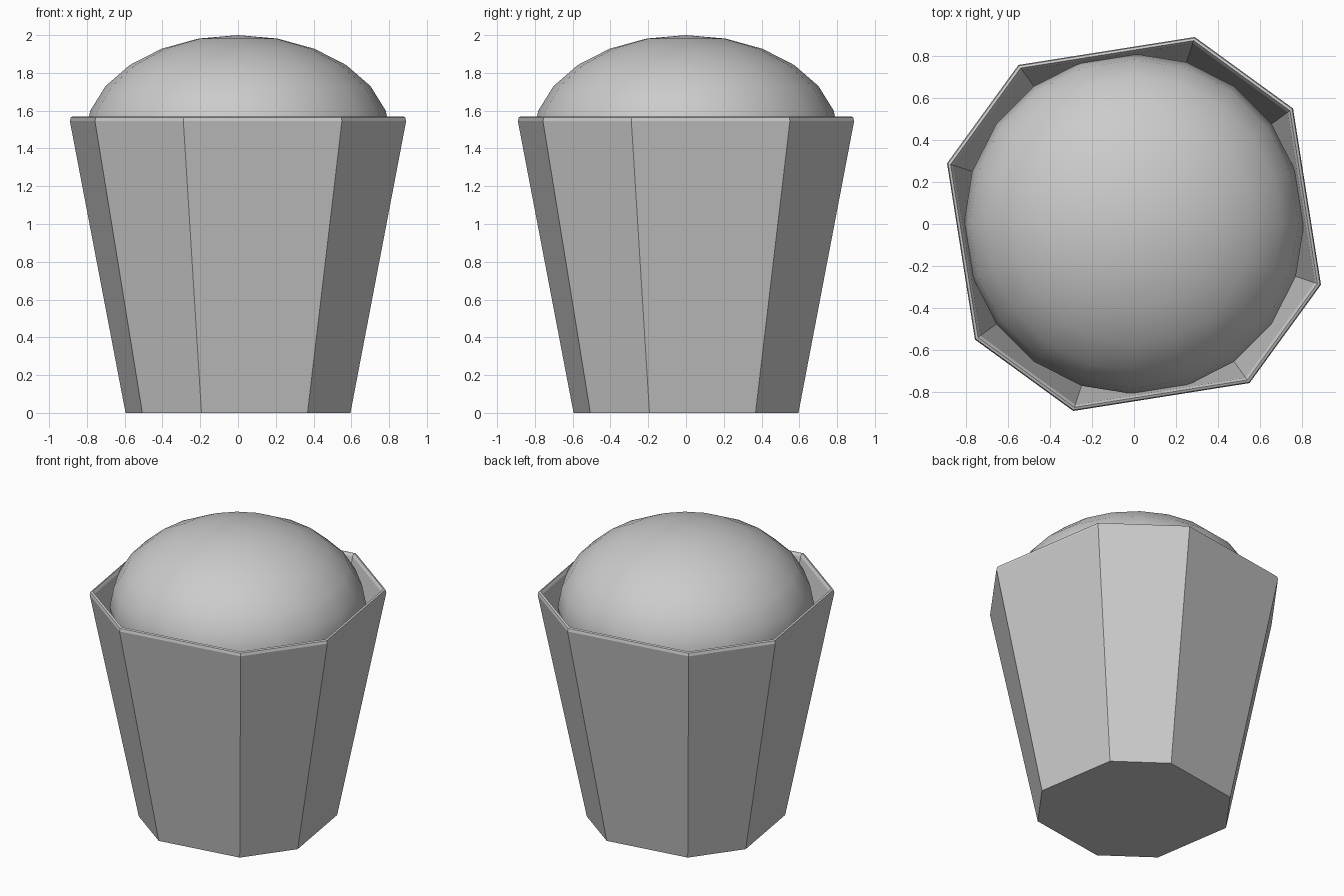
import bpy, bmesh
from math import radians, cos, sin

if "Cube" in bpy.data.objects:
    bpy.data.objects.remove(bpy.data.objects["Cube"])

# Cup: tapering eight-sided walls with alternating wide and narrow faces
angles = sorted(radians(a + 90 * k) for k in range(4) for a in (36, 72))
profile = [(0.626, 0.0), (0.936, 1.545), (0.931, 1.565), (0.918, 1.57),
           (0.905, 1.55), (0.605, 0.03)]  # outside, rounded rim, inside

bm = bmesh.new()
rings = [[bm.verts.new((r * cos(a), r * sin(a), z)) for a in angles]
         for r, z in profile]
for low, high in zip(rings, rings[1:]):
    for i in range(8):
        j = (i + 1) % 8
        bm.faces.new((low[i], low[j], high[j], high[i]))
bm.faces.new(rings[0][::-1])
bm.faces.new(rings[-1])
bmesh.ops.recalc_face_normals(bm, faces=bm.faces)
mesh = bpy.data.meshes.new("cup")
bm.to_mesh(mesh)
bm.free()
cup = bpy.data.objects.new("cup", mesh)
bpy.context.collection.objects.link(cup)

# Filling: smooth flattened ball resting in the cup
bpy.ops.mesh.primitive_uv_sphere_add(segments=20, ring_count=12, radius=1,
                                     location=(0, 0, 1.46))
dome = bpy.context.object
dome.name = "dome_filling"
dome.scale = (0.81, 0.81, 0.54)
bpy.ops.object.transform_apply(location=False, rotation=False, scale=True)
bpy.ops.object.shade_smooth()
